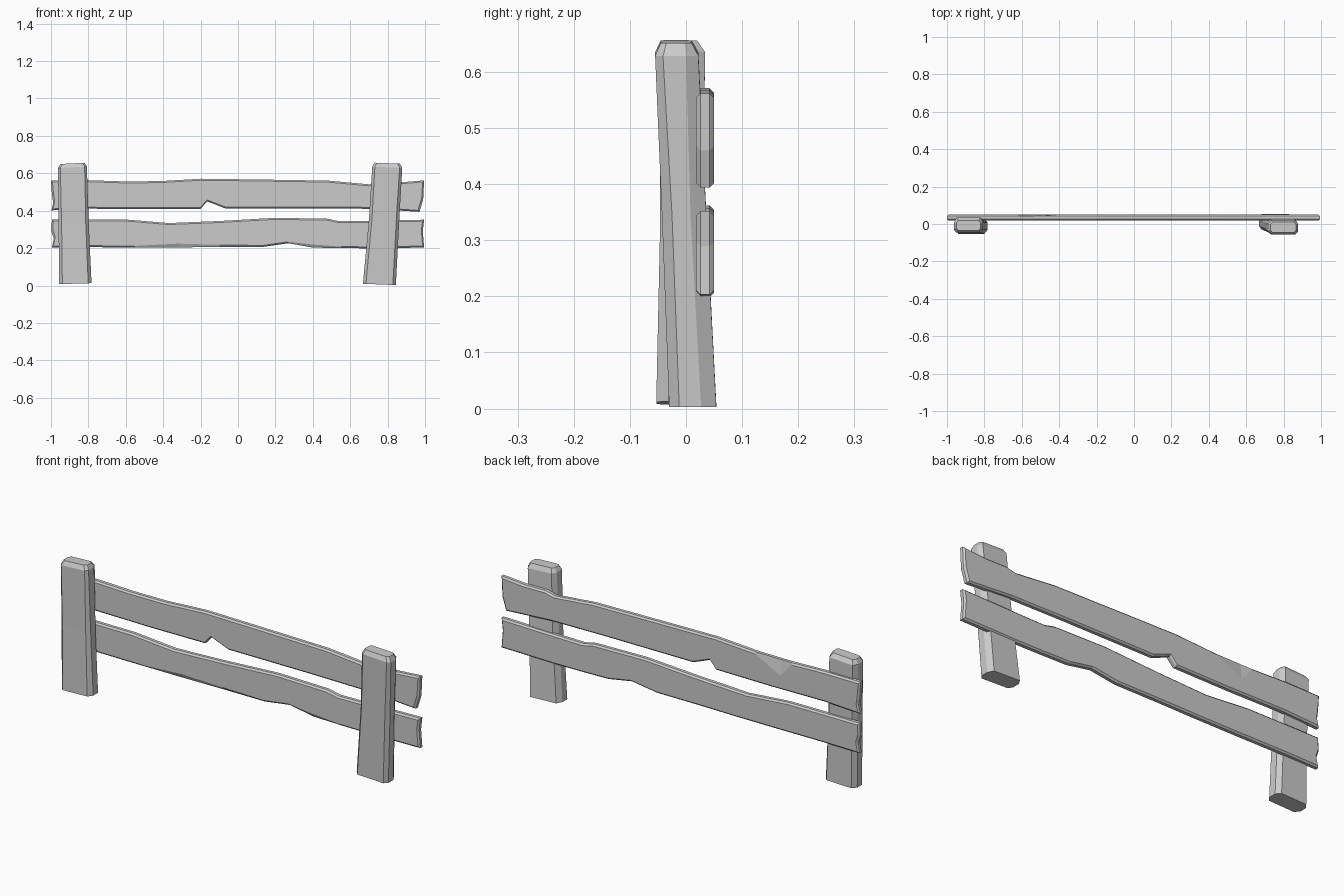
import bpy, bmesh
from mathutils import Vector


def loft(name, rings):
    """Skin a stack of equal-length point rings and cap both ends."""
    bm = bmesh.new()
    loops = [[bm.verts.new(p) for p in ring] for ring in rings]
    n = len(loops[0])
    for a, b in zip(loops, loops[1:]):
        for i in range(n):
            j = (i + 1) % n
            bm.faces.new((a[i], a[j], b[j], b[i]))
    bm.faces.new(loops[0])
    bm.faces.new(loops[-1])
    bmesh.ops.recalc_face_normals(bm, faces=bm.faces)
    me = bpy.data.meshes.new(name)
    bm.to_mesh(me)
    bm.free()
    ob = bpy.data.objects.new(name, me)
    bpy.context.collection.objects.link(ob)
    return ob


def post_ring(x0, x1, y0, y1, z, cx, cf, cb, slope=0.0):
    """Chamfered rectangle; cf / cb are the front and back chamfer depths."""
    pts = [(x0 + cx, y0), (x1 - cx, y0), (x1, y0 + cf), (x1, y1 - cb),
           (x1 - cx, y1), (x0 + cx, y1), (x0, y1 - cb), (x0, y0 + cf)]
    mid = (x0 + x1) / 2
    return [(x, y, z + slope * (x - mid)) for x, y in pts]


def plank(name, top, bottom, y0=0.018, y1=0.05, c=0.008):
    """Board from (x, z, extra front chamfer, extra back chamfer) points."""
    outline = [(p, -1) for p in top] + [(p, 1) for p in bottom]
    rings = []
    for y, inset, side in ((y0, c, 0), (y0 + c, 0, None),
                           (y1 - c, 0, None), (y1, c, 1)):
        ring = []
        for p, s in outline:
            extra = (p + (0, 0))[2 + side] if side is not None and len(p) > 2 else 0
            dx = 0
            if abs(p[0]) > 0.96:
                dx = -inset if p[0] > 0 else inset
            ring.append((p[0] + dx, y, p[1] + s * (inset + extra)))
        rings.append(ring)
    return loft(name, rings)


# Posts: leaning, chamfered along their length and around the top
loft("left_post", [
    post_ring(-0.957, -0.783, -0.053, 0.030, 0.010, 0.018, 0.022, 0.022, 0.03),
    post_ring(-0.959, -0.798, -0.046, 0.030, 0.330, 0.016, 0.016, 0.022, 0.03),
    post_ring(-0.962, -0.808, -0.046, 0.034, 0.632, 0.012, 0.014, 0.025, 0.05),
    post_ring(-0.950, -0.820, -0.034, 0.020, 0.653, 0.012, 0.010, 0.014, 0.05)])
loft("right_post", [
    post_ring(0.668, 0.844, -0.030, 0.054, 0.006, 0.016, 0.018, 0.027, -0.04),
    post_ring(0.700, 0.862, -0.043, 0.036, 0.350, 0.016, 0.018, 0.028, -0.04),
    post_ring(0.718, 0.878, -0.055, 0.022, 0.632, 0.014, 0.014, 0.022, -0.05),
    post_ring(0.730, 0.866, -0.045, 0.010, 0.654, 0.012, 0.010, 0.012, -0.04)])

# Upper board, with a notch underneath and a chip on the back top edge
plank("upper_board",
      [(-1.0, 0.562), (-0.8, 0.563), (-0.62, 0.557), (-0.56, 0.557, 0, 0.07),
       (-0.42, 0.558), (-0.2, 0.571), (0.1, 0.567), (0.48, 0.561),
       (0.70, 0.541), (0.75, 0.553), (0.87, 0.552), (0.995, 0.562)],
      [(0.990, 0.46), (0.97, 0.394), (0.72, 0.410), (0.4, 0.413),
       (-0.07, 0.413), (-0.165, 0.450), (-0.20, 0.410), (-0.5, 0.408),
       (-0.8, 0.411), (-0.998, 0.402), (-0.988, 0.44), (-0.995, 0.49)])

# Lower board, with worn stretches on its bottom edge
plank("lower_board",
      [(-0.995, 0.354), (-0.6, 0.353), (-0.37, 0.334), (-0.1, 0.345),
       (0.2, 0.362), (0.48, 0.357), (0.54, 0.344), (0.75, 0.347),
       (0.995, 0.352)],
      [(0.988, 0.29), (0.995, 0.203), (0.7, 0.199), (0.55, 0.200),
       (0.40, 0.203, 0.008, 0), (0.27, 0.226), (0.13, 0.206),
       (-0.1, 0.206, 0.004, 0), (-0.32, 0.204, 0.012, 0), (-0.55, 0.204),
       (-0.8, 0.205), (-0.995, 0.203), (-0.985, 0.25), (-0.998, 0.29)])
